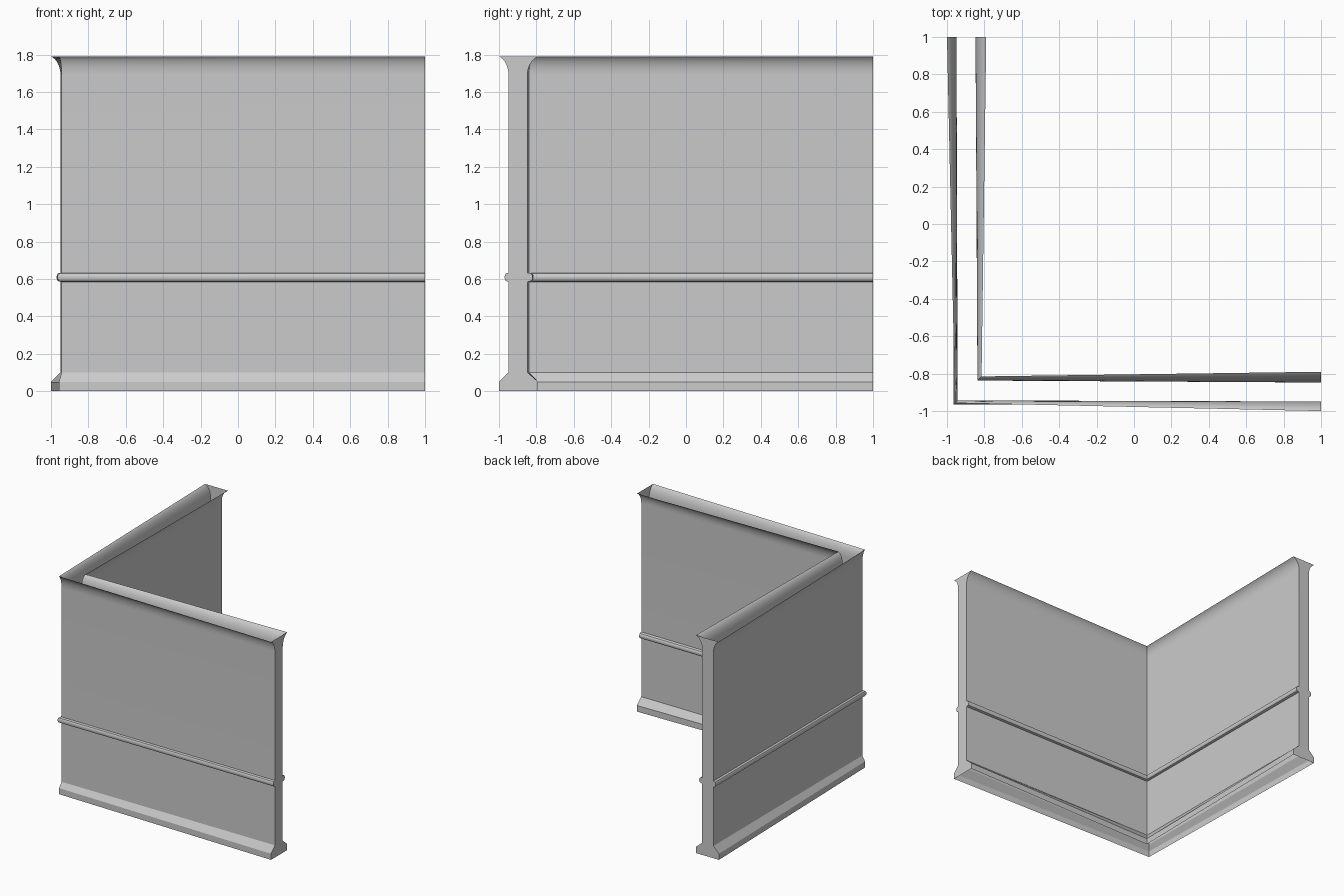
import bpy, bmesh, math

if "Cube" in bpy.data.objects:
    bpy.data.objects.remove(bpy.data.objects["Cube"])

# Profile rows: (height, flare amount 0..1, rail amount 0..1)
rows = [(0.0, 1, 0), (0.05, 1, 0), (0.10, 0, 0)]
# half-round rail
rows += [(0.585, 0, 0)]
for i in range(7):
    a = math.radians(-90 + 30 * i)
    rows.append((0.609 + 0.022 * math.sin(a), 0, 0.45 + 0.55 * math.cos(a)))
rows += [(0.633, 0, 0)]
# concave crown
for i in range(9):
    t = math.radians(72 * i / 8)
    rows.append((1.69 + 0.10 * math.sin(t) / math.sin(math.radians(72)),
                 (1 - math.cos(t)) / (1 - math.cos(math.radians(72))), 0))


def offsets(wall, flare, rail):
    """Distance of each profile row from the axes: wall face plus mouldings."""
    return [(z, wall + flare * f + rail * r) for z, f, r in rows]


def shell(bm, end, corner):
    """One skin of the L-shaped wall: end profile, mitred corner, end profile."""
    cols = [[bm.verts.new((1, d, z)) for z, d in end],
            [bm.verts.new((d, d, z)) for z, d in corner],
            [bm.verts.new((d, 1, z)) for z, d in end]]
    for a, b in zip(cols, cols[1:]):
        for i in range(len(a) - 1):
            bm.faces.new((a[i], b[i], b[i + 1], a[i + 1]))
    return cols


bm = bmesh.new()
# outer and inner skins, open at top and bottom; flare shrinks at the corner
outer = shell(bm, offsets(-0.949, -0.051, -0.021), offsets(-0.943, -0.014, -0.022))
inner = shell(bm, offsets(-0.8475, 0.0575, 0.0275), offsets(-0.837, 0.022, 0.022))
# flat end caps
for k in (0, 2):
    bm.faces.new(outer[k] + inner[k][::-1])
bmesh.ops.recalc_face_normals(bm, faces=bm.faces)

mesh = bpy.data.meshes.new("corner_wall")
bm.to_mesh(mesh)
bm.free()
wall = bpy.data.objects.new("corner_wall", mesh)
bpy.context.collection.objects.link(wall)
bpy.context.view_layer.objects.active = wall
wall.select_set(True)
bpy.ops.object.shade_smooth_by_angle(angle=math.radians(32))
